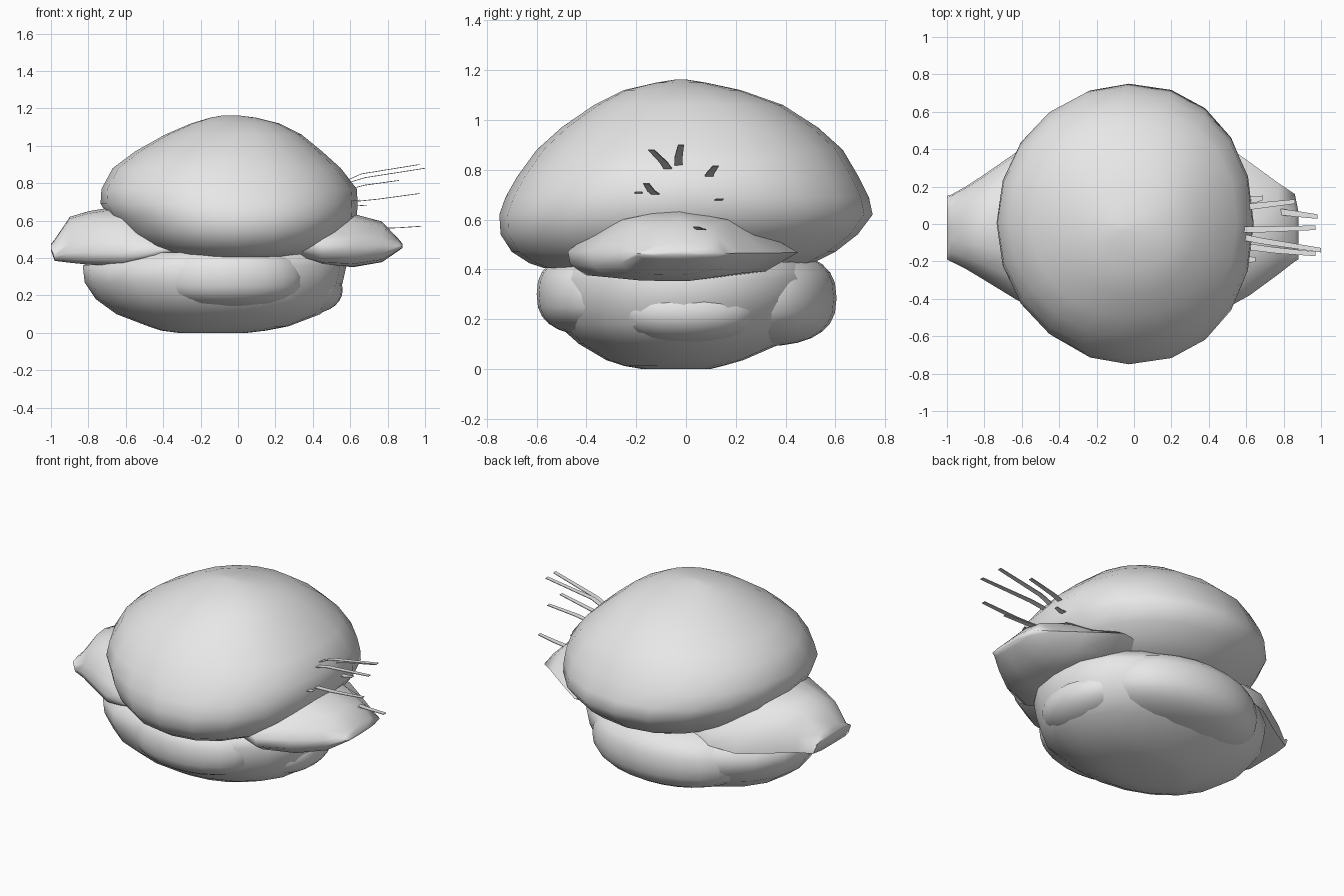
import bpy, bmesh, math
from mathutils import Vector

grey = bpy.data.materials.new("light grey")
grey.diffuse_color = (0.8, 0.8, 0.8, 1)


def finish(name, bm, angle=50):
    bmesh.ops.recalc_face_normals(bm, faces=bm.faces)
    me = bpy.data.meshes.new(name)
    bm.to_mesh(me)
    bm.free()
    me.materials.append(grey)
    ob = bpy.data.objects.new(name, me)
    bpy.context.collection.objects.link(ob)
    bpy.ops.object.select_all(action='DESELECT')
    ob.select_set(True)
    bpy.context.view_layer.objects.active = ob
    bpy.ops.object.shade_smooth_by_angle(angle=math.radians(angle))
    return ob


def loft(name, loops, angle=50):
    """Skin a list of point loops and cap both ends."""
    bm = bmesh.new()
    rings = [[bm.verts.new(p) for p in loop] for loop in loops]
    n = len(rings[0])
    for a, b in zip(rings, rings[1:]):
        for i in range(n):
            j = (i + 1) % n
            bm.faces.new((a[i], a[j], b[j], b[i]))
    bm.faces.new(rings[0])
    bm.faces.new(rings[-1])
    return finish(name, bm, angle)


def spow(k, p):
    return math.copysign(abs(k) ** p, k)


def oval(z, x0, x1, y0, y1, right=1.0, left=1.0, n=20):
    """Oval ring; an exponent below 1 makes that half squarer."""
    cx, cy, rx, ry = (x0 + x1) / 2, (y0 + y1) / 2, (x1 - x0) / 2, (y1 - y0) / 2
    pts = []
    for i in range(n):
        c, s = math.cos(2 * math.pi * i / n), math.sin(2 * math.pi * i / n)
        p = right if c > 0 else left
        pts.append((cx + rx * spow(c, p), cy + ry * spow(s, p), z))
    return pts


def lump(name, centre, radii, flat=0.9):
    """Rounded cushion: a sphere whose height is squared off."""
    bm = bmesh.new()
    bmesh.ops.create_uvsphere(bm, u_segments=24, v_segments=14, radius=1)
    for v in bm.verts:
        x, y, z = v.co
        r = math.hypot(x, y)
        k = r ** (flat - 1) if r > 1e-4 else 0
        v.co = [c + s * q for c, s, q in
                zip(centre, radii, (x * k, y * k, spow(z, flat)))]
    return finish(name, bm, 80)


# Domed cap: height, x range, y range
cap = [(0.405, -0.36, 0.33, -0.57, 0.44), (0.425, -0.44, 0.42, -0.63, 0.51),
       (0.47, -0.54, 0.51, -0.70, 0.60), (0.54, -0.62, 0.58, -0.745, 0.69),
       (0.62, -0.69, 0.635, -0.75, 0.75), (0.69, -0.735, 0.64, -0.725, 0.735),
       (0.77, -0.73, 0.635, -0.68, 0.695), (0.88, -0.67, 0.55, -0.60, 0.63),
       (0.97, -0.55, 0.45, -0.50, 0.53), (1.06, -0.39, 0.34, -0.37, 0.39),
       (1.12, -0.25, 0.22, -0.25, 0.22), (1.15, -0.15, 0.10, -0.12, 0.08),
       (1.163, -0.08, 0.00, -0.04, 0.00)]
loft("domed_cap", [oval(*r, right=0.91, left=0.99) for r in cap], 80)

# Bowl-shaped base
bowl = [(0.0, -0.32, 0.05, -0.18, 0.10), (0.012, -0.41, 0.15, -0.25, 0.15),
        (0.035, -0.48, 0.27, -0.32, 0.23), (0.10, -0.65, 0.44, -0.43, 0.38),
        (0.18, -0.76, 0.53, -0.52, 0.49), (0.27, -0.82, 0.56, -0.55, 0.54),
        (0.36, -0.83, 0.58, -0.56, 0.55), (0.43, -0.70, 0.54, -0.52, 0.50)]
loft("base_bowl", [oval(*r, right=0.95) for r in bowl], 80)

# Cushions swelling out of the base
lump("front_cushion", (-0.05, -0.33, 0.30), (0.41, 0.27, 0.17), 0.78)
lump("back_cushion", (-0.10, 0.28, 0.285), (0.50, 0.325, 0.195), 0.78)
lump("right_cushion", (0.37, 0.0, 0.23), (0.19, 0.29, 0.13), 0.95)

# Slab whose ends stick out as wings; sections are (y, z) in 0..1,
# boxier on the left and with a thin rear edge on the right
left = [(0.0, 0.22), (0.03, 0.42), (0.14, 0.80), (0.32, 0.96), (0.50, 1.0),
        (0.78, 0.90), (0.98, 0.45), (1.0, 0.10), (0.75, 0.0), (0.45, 0.0),
        (0.12, 0.0), (0.02, 0.08)]
right = [(0.0, 0.42), (0.07, 0.60), (0.19, 0.88), (0.34, 0.96), (0.50, 1.0),
         (0.76, 0.88), (1.0, 0.40), (0.86, 0.12), (0.54, 0.0), (0.28, 0.01),
         (0.08, 0.06), (0.01, 0.22)]
slab = [(-1.0, -0.19, 0.15, 0.44, 0.475), (-0.98, -0.20, 0.155, 0.385, 0.50),
        (-0.90, -0.24, 0.20, 0.375, 0.62), (-0.80, -0.30, 0.265, 0.365, 0.65),
        (-0.62, -0.41, 0.39, 0.355, 0.68), (-0.45, -0.45, 0.43, 0.39, 0.60),
        (-0.25, -0.42, 0.40, 0.43, 0.55), (0.22, -0.42, 0.40, 0.43, 0.55),
        (0.45, -0.475, 0.45, 0.36, 0.63), (0.62, -0.38, 0.33, 0.352, 0.635),
        (0.77, -0.27, 0.22, 0.378, 0.595), (0.86, -0.20, 0.16, 0.44, 0.50),
        (0.88, -0.19, 0.06, 0.455, 0.475)]
loft("wing_slab", [[(x, y0 + (y1 - y0) * u, z0 + (z1 - z0) * w)
                    for u, w in (left if x < 0 else right)]
                   for x, y0, y1, z0, z1 in slab], 65)

# Thin flat bristles on the right: root, bend and tip
bristles = [[(0.58, -0.07, 0.80), (0.68, -0.09, 0.83), (1.0, -0.14, 0.88)],
            [(0.57, -0.03, 0.81), (0.66, -0.03, 0.85), (0.97, -0.02, 0.90)],
            [(0.60, 0.09, 0.77), (0.68, 0.10, 0.79), (0.86, 0.12, 0.815)],
            [(0.60, -0.12, 0.70), (0.75, -0.14, 0.715), (0.97, -0.16, 0.745)],
            [(0.74, 0.07, 0.558), (0.86, 0.055, 0.562), (0.98, 0.04, 0.57)],
            [(0.60, 0.13, 0.677), (0.65, 0.13, 0.68), (0.69, 0.14, 0.683)],
            [(0.58, -0.19, 0.705), (0.62, -0.19, 0.707), (0.65, -0.19, 0.71)]]
for i, path in enumerate(bristles):
    loops = []
    for p, half in zip(path, (0.017, 0.016, 0.012)):
        loops.append([Vector(p) + Vector((0, sy * half, sz * 0.002))
                      for sy, sz in ((-1, -1), (1, -1), (1, 1), (-1, 1))])
    loft(f"bristle_{i + 1}", loops, 30)
